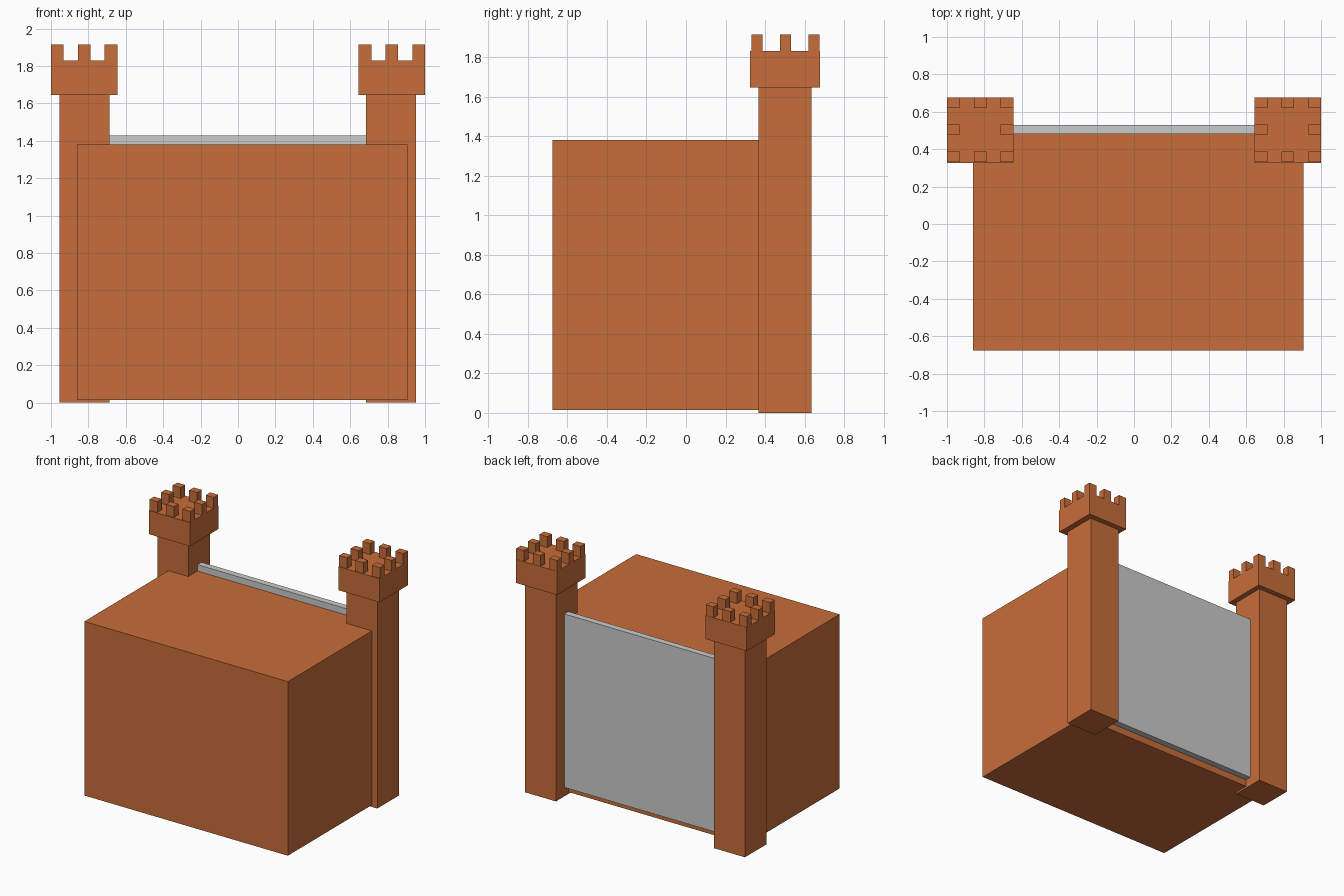
import bpy, bmesh
from mathutils import Matrix, Vector

if "Cube" in bpy.data.objects:
    bpy.data.objects.remove(bpy.data.objects["Cube"])

brick = bpy.data.materials.new("brick_orange")
brick.diffuse_color = (0.58, 0.155, 0.042, 1)
brick.use_nodes = True
brick.node_tree.nodes["Principled BSDF"].inputs["Base Color"].default_value = brick.diffuse_color


def boxes(name, extents, mat=None):
    """One object made of axis-aligned boxes given as (low corner, high corner)."""
    bm = bmesh.new()
    for lo, hi in extents:
        lo, hi = Vector(lo), Vector(hi)
        size = hi - lo
        m = Matrix.Translation((lo + hi) / 2) @ Matrix.Diagonal((*size, 1))
        bmesh.ops.create_cube(bm, size=1, matrix=m)
    mesh = bpy.data.meshes.new(name)
    bm.to_mesh(mesh)
    bm.free()
    if mat:
        mesh.materials.append(mat)
    ob = bpy.data.objects.new(name, mesh)
    bpy.context.collection.objects.link(ob)
    return ob


# Main keep block and the grey gate panel on its back
boxes("keep_block", [((-0.86, -0.675, 0.015), (0.905, 0.48, 1.38))], brick)
boxes("gate_panel", [((-0.69, 0.48, 0.07), (0.687, 0.53, 1.43))])

# Two towers, each with an overhanging cap and a ring of eight merlons
CY = 0.5
for side, cx in (("left", -0.8225), ("right", 0.8225)):
    shaft_x = -0.821 if cx < 0 else 0.818
    boxes(side + "_tower_shaft",
          [((shaft_x - 0.134, CY - 0.134, 0), (shaft_x + 0.134, CY + 0.134, 1.645))], brick)
    boxes(side + "_tower_cap",
          [((cx - 0.1775, CY - 0.175, 1.645), (cx + 0.1775, CY + 0.177, 1.83))], brick)
    merlons = []
    for i in (-1, 0, 1):
        for j in (-1, 0, 1):
            if i or j:
                x, y = cx + i * 0.1435, CY + 0.003 + j * 0.144
                merlons.append(((x - 0.034, y - 0.028, 1.83), (x + 0.034, y + 0.028, 1.915)))
    boxes(side + "_tower_merlons", merlons, brick)
